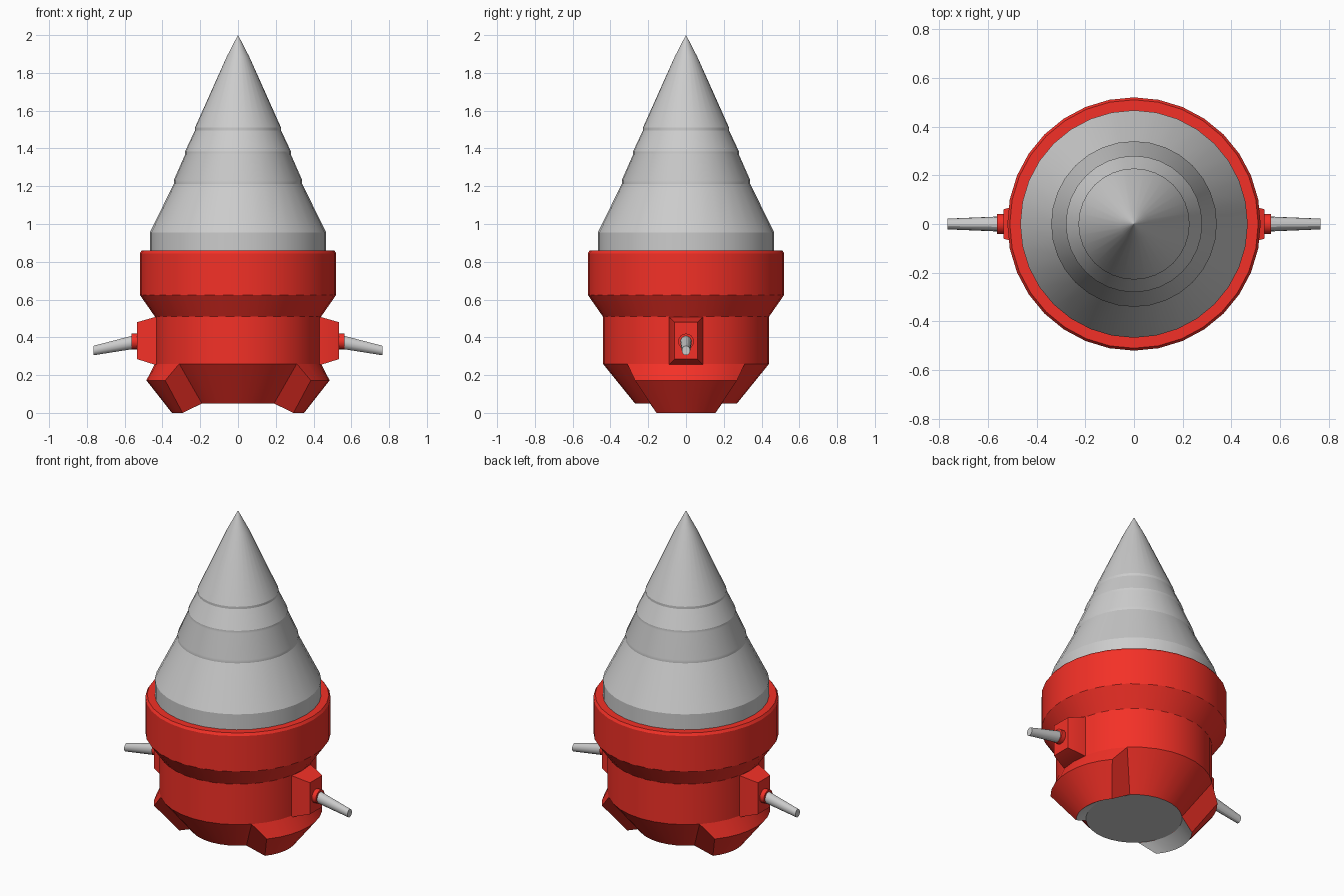
import bpy, bmesh
from math import sin, cos, pi, radians

if "Cube" in bpy.data.objects:
    bpy.data.objects.remove(bpy.data.objects["Cube"])

red = bpy.data.materials.new("red_paint")
red.diffuse_color = (0.9, 0.03, 0.02, 1)
red.use_nodes = True
red.node_tree.nodes["Principled BSDF"].inputs["Base Color"].default_value = red.diffuse_color
SEG = 32


def loft(name, rings, mat=None, closed=True, caps=(True, True), mirror=False):
    """Skin rows of points; closed joins each row end to start."""
    bm = bmesh.new()
    rows = [[bm.verts.new(p) for p in ring] for ring in rings]
    n = len(rows[0])
    for a, b in zip(rows, rows[1:]):
        for i in range(n if closed else n - 1):
            j = (i + 1) % n
            bm.faces.new((a[i], a[j], b[j], b[i]))
    if caps[0]:
        bm.faces.new(rows[0][::-1])
    if caps[1]:
        bm.faces.new(rows[-1])
    bmesh.ops.remove_doubles(bm, verts=bm.verts, dist=1e-5)
    bmesh.ops.recalc_face_normals(bm, faces=bm.faces)
    me = bpy.data.meshes.new(name)
    bm.to_mesh(me)
    bm.free()
    ob = bpy.data.objects.new(name, me)
    bpy.context.collection.objects.link(ob)
    if mat:
        me.materials.append(mat)
    bpy.ops.object.select_all(action='DESELECT')
    ob.select_set(True)
    bpy.context.view_layer.objects.active = ob
    bpy.ops.object.shade_smooth_by_angle(angle=radians(24))
    if mirror:
        ob.modifiers.new("mirror", 'MIRROR').use_axis[0] = True
    return ob


def polar(r, a, z):
    return (r * cos(a), r * sin(a), z)


def lathe(name, profile, mat=None, caps=(True, True)):
    rings = [[polar(r, 2 * pi * i / SEG, z) for i in range(SEG)] for r, z in profile]
    return loft(name, rings, mat, caps=caps)


def x_ring(x, z, ry, rz, n=16):
    return [(x, ry * cos(2 * pi * i / n), z + rz * sin(2 * pi * i / n)) for i in range(n)]


def x_rect(x, hy, z0, z1):
    return [(x, -hy, z0), (x, hy, z0), (x, hy, z1), (x, -hy, z1)]


# Hull with grey underside plate
lathe("hull", [(0.27, 0.05), (0.44, 0.26), (0.44, 0.51), (0.52, 0.625),
               (0.52, 0.845), (0.51, 0.86), (0.465, 0.86)], red, caps=(False, False))
bm = bmesh.new()
bm.faces.new([bm.verts.new(polar(0.27, -2 * pi * i / SEG, 0.05)) for i in range(SEG)])
me = bpy.data.meshes.new("base_plate")
bm.to_mesh(me)
bm.free()
bpy.context.collection.objects.link(bpy.data.objects.new("base_plate", me))

# Stepped drill cone
cone = lathe("drill_cone", [(0.467, 0.85), (0.467, 0.955), (0.34, 1.212), (0.34, 1.232),
                            (0.28, 1.368), (0.28, 1.385), (0.228, 1.495), (0.228, 1.51),
                            (0.06, 1.885), (0.0005, 2.0)], caps=(False, True))

# Flared feet on both sides: rows are radius, half angle, height
def foot_row(r, half, z, pinch):
    ts = [i / 4 for i in range(-4, 5)]
    return [polar(r * (1 - pinch * t * t), radians(half * t), z) for t in ts]


rows = [foot_row(0.44, 45, 0.26, 0), foot_row(0.485, 35, 0.172, 0.03),
        foot_row(0.35, 28, 0, 0.05), foot_row(0.27, 45, 0.05, 0)]
sections = [list(s) for s in zip(*rows)]
loft("foot", sections, red, closed=False, mirror=True)
loft("foot_sole", [[(x, y, z - 0.0005 * (z > 0.01)) for x, y, z in r] for r in rows[2:]],
     closed=False, caps=(False, False), mirror=True)
sole = bpy.data.objects["foot_sole"]
if sole.data.polygons[0].normal.z > 0:
    sole.data.flip_normals()

# Gun mounts, collars and drooping barrels on both sides
loft("gun_mount", [x_rect(0.40, 0.09, 0.255, 0.51), x_rect(0.44, 0.09, 0.255, 0.507),
                   x_rect(0.535, 0.06, 0.285, 0.48)], red, mirror=True)
loft("gun_collar", [x_ring(0.53, 0.378, 0.042, 0.042), x_ring(0.563, 0.378, 0.042, 0.042)],
     red, mirror=True)
loft("gun_barrel", [x_ring(0.55, 0.375, 0.031, 0.036), x_ring(0.765, 0.33, 0.022, 0.025)],
     mirror=True)
